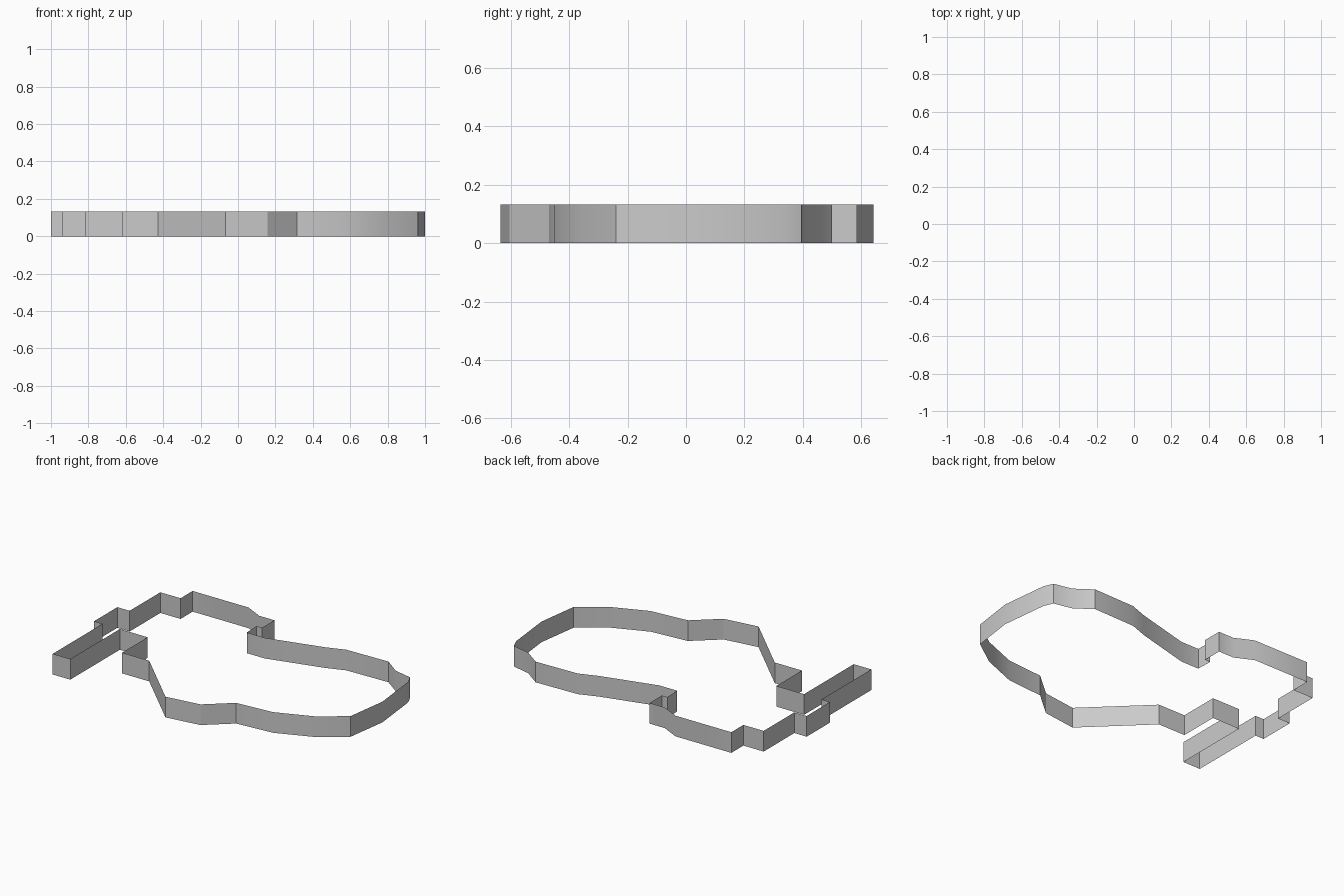
import bpy, bmesh, math

HEIGHT = 0.132

# Plan outline of the wall, clockwise from the far left corner
outline = [
    # stepped end
    (-1.0, 0.21), (-0.913, 0.21), (-0.913, 0.52), (-0.77, 0.52), (-0.77, 0.642),
    (-0.375, 0.642), (-0.26, 0.585), (-0.152, 0.585), (-0.152, 0.46),
    (-0.19, 0.46), (-0.187, 0.356), (-0.06, 0.356),
    # rounded end
    (0.30, 0.45), (0.42, 0.493), (0.713, 0.50), (0.82, 0.422), (0.94, 0.395),
    (0.966, 0.335), (1.0, 0.03), (0.962, -0.24), (0.793, -0.36),
    (0.565, -0.45), (0.315, -0.47), (0.158, -0.605), (-0.068, -0.635),
    # notch and narrow arm
    (-0.428, -0.285), (-0.62, -0.285), (-0.62, -0.027), (-0.816, -0.027),
    (-0.816, -0.528), (-0.94, -0.528), (-0.94, -0.025), (-1.0, -0.025),
]

# Thin open-topped perimeter wall: one upright face per outline segment
bm = bmesh.new()
lower = [bm.verts.new((x, y, 0)) for x, y in outline]
upper = [bm.verts.new((x, y, HEIGHT)) for x, y in outline]
n = len(outline)
for i in range(n):
    j = (i + 1) % n
    bm.faces.new((lower[j], lower[i], upper[i], upper[j]))

mesh = bpy.data.meshes.new("perimeter_wall")
bm.to_mesh(mesh)
bm.free()
wall = bpy.data.objects.new("perimeter_wall", mesh)
bpy.context.collection.objects.link(wall)

# Soft shading on the gentle bends, crisp corners elsewhere
bpy.context.view_layer.objects.active = wall
wall.select_set(True)
bpy.ops.object.shade_smooth_by_angle(angle=math.radians(30))
